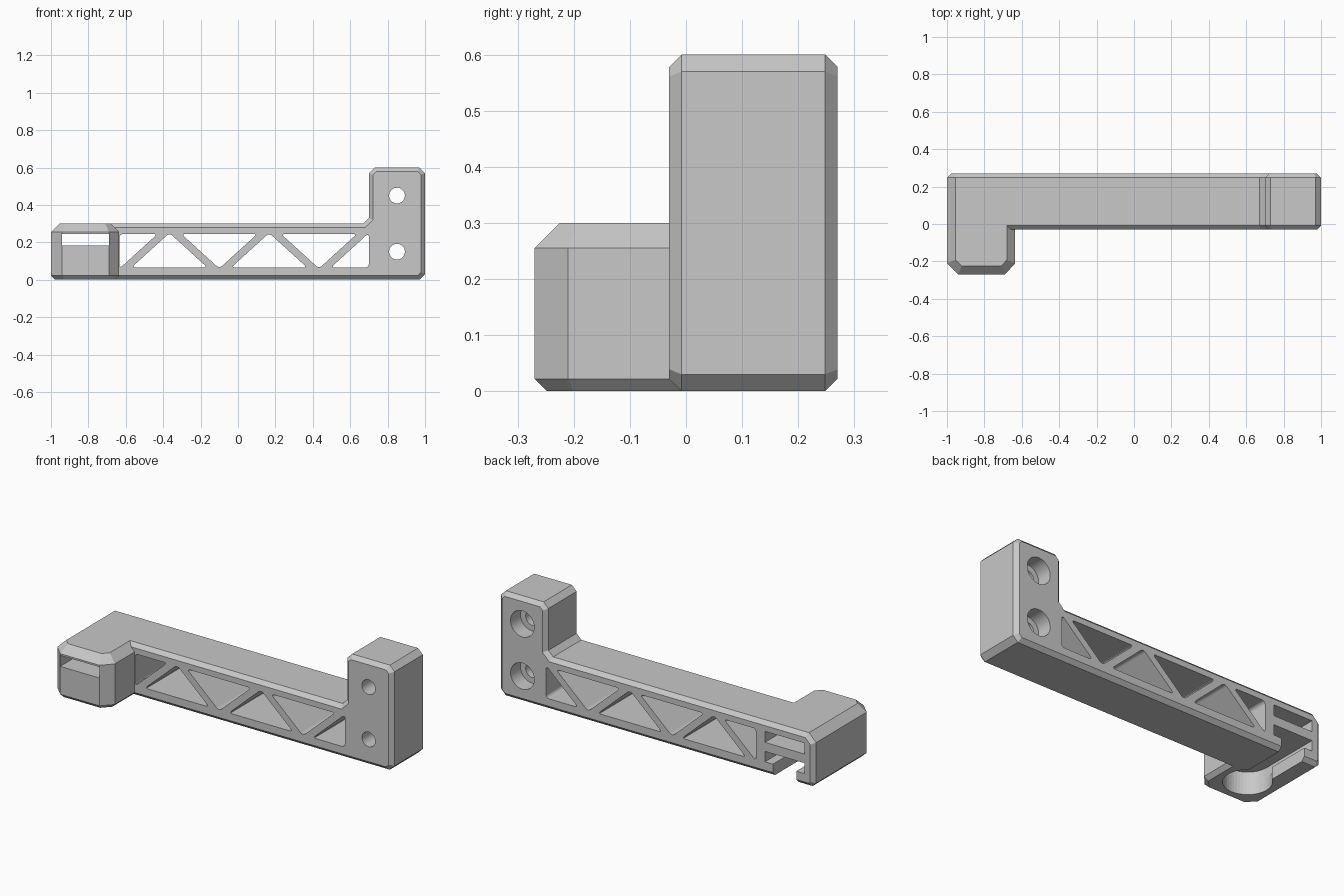
import bpy, bmesh, math
from mathutils import Vector

cube = bpy.data.objects.get("Cube")
if cube:
    bpy.data.objects.remove(cube, do_unlink=True)

grey = bpy.data.materials.new("plain grey")
grey.use_nodes = True
COLOUR = (0.58, 0.58, 0.58, 1)
grey.diffuse_color = COLOUR
grey.node_tree.nodes["Principled BSDF"].inputs["Base Color"].default_value = COLOUR


def prism(name, points, axis, low, high, bevels=()):
    """Extrude a 2D outline along y or z, then bevel the edges each rule picks."""
    def place(p, h):
        return (p[0], h, p[1]) if axis == "y" else (p[0], p[1], h)
    bm = bmesh.new()
    face = bm.faces.new([bm.verts.new(place(p, low)) for p in points])
    new = bmesh.ops.extrude_face_region(bm, geom=[face])["geom"]
    shift = Vector(place((0, 0), high - low))
    bmesh.ops.translate(bm, vec=shift, verts=[v for v in new if isinstance(v, bmesh.types.BMVert)])
    bmesh.ops.recalc_face_normals(bm, faces=bm.faces)
    for rule, width, segments in bevels:
        edges = [e for e in bm.edges if rule(e.verts[0].co, e.verts[1].co)]
        bmesh.ops.bevel(bm, geom=edges, offset=width, segments=segments,
                        profile=0.5, affect="EDGES", clamp_overlap=False)
    bmesh.ops.recalc_face_normals(bm, faces=bm.faces)
    mesh = bpy.data.meshes.new(name)
    bm.to_mesh(mesh)
    bm.free()
    mesh.materials.append(grey)
    obj = bpy.data.objects.new(name, mesh)
    bpy.context.collection.objects.link(obj)
    return obj


def rectangle(x0, x1, z0, z1):
    return [(x0, z0), (x1, z0), (x1, z1), (x0, z1)]


def circle(x, z, r, count=48):
    return [(x + r * math.cos(math.tau * i / count), z + r * math.sin(math.tau * i / count))
            for i in range(count)]


def combine(target, other, operation):
    other.hide_render = True
    mod = target.modifiers.new(operation.lower(), "BOOLEAN")
    mod.operation, mod.object, mod.solver = operation, other, "EXACT"
    bpy.context.view_layer.objects.active = target
    bpy.ops.object.modifier_apply(modifier=mod.name)
    bpy.data.objects.remove(other, do_unlink=True)


# Arm and upright mounting end, chamfered around the front and back
FRONT, BACK, EDGE = -0.03, 0.27, 0.022
outline = [(-1, EDGE), (-0.978, 0), (0.97, 0), (1, 0.03), (1, 0.57), (0.97, 0.6),
           (0.73, 0.6), (0.70, 0.57), (0.70, 0.33), (0.67, 0.3), (-0.955, 0.3), (-1, 0.255)]
bracket = prism("bracket_arm", outline, "y", FRONT, BACK,
                [(lambda a, b: abs(a.y - b.y) < 1e-4, EDGE, 1)])

# Forward block at the other end
plan = [(-1, 0.1), (-1, -0.21), (-0.94, -0.27), (-0.69, -0.27), (-0.635, -0.21), (-0.635, 0.1)]


def rim(height):
    return lambda a, b: (abs(a.z - height) < 1e-4 and abs(b.z - height) < 1e-4
                         and min(a.y, b.y) < 0.05)


block = prism("end_block", plan, "z", 0, 0.3, [(rim(0.3), 0.045, 1), (rim(0), EDGE, 1)])
combine(bracket, block, "UNION")

# Rounded triangular truss windows, alternately pointing down and up
MIDDLE, STEP, HALF = -0.633, 0.2665, 0.203
for i in range(6):
    x = MIDDLE + i * STEP
    base, tip = (0.245, 0.06) if i % 2 == 0 else (0.065, 0.25)
    left = x if i == 0 else x - HALF
    right = x if i == 5 else x + HALF
    corners = [(left, base), (right, base), (x, tip)]
    cutter = prism("truss_cutter", corners, "y", -0.5, 0.5,
                   [(lambda a, b: abs(a.y - b.y) > 0.5, 0.02, 5)])
    combine(bracket, cutter, "DIFFERENCE")

# Screw holes with counterbores at the back
for z in (0.15, 0.45):
    combine(bracket, prism("screw_cutter", circle(0.85, z, 0.042), "y", -0.5, 0.5), "DIFFERENCE")
    combine(bracket, prism("head_cutter", circle(0.85, z, 0.075), "y", 0.18, 0.5), "DIFFERENCE")

# Upper slot, keyhole entry from below and stepped channel open at the back
SLOT = -0.815
ENTRY = -0.085
for cutter in (
    prism("slot_cutter", rectangle(SLOT - 0.125, SLOT + 0.125, 0.182, 0.245), "y", -0.5, 0.5),
    prism("entry_cutter", circle(SLOT, ENTRY, 0.125), "z", -0.1, 0.13),
    prism("channel_cutter", rectangle(SLOT - 0.125, SLOT + 0.125, 0.07, 0.13), "y", ENTRY, 0.5),
    prism("neck_cutter", rectangle(SLOT - 0.075, SLOT + 0.075, -0.1, 0.1), "y", ENTRY, 0.5),
):
    combine(bracket, cutter, "DIFFERENCE")

bracket.name = "bracket"
for polygon in bracket.data.polygons:
    polygon.use_smooth = False
    polygon.material_index = 0
